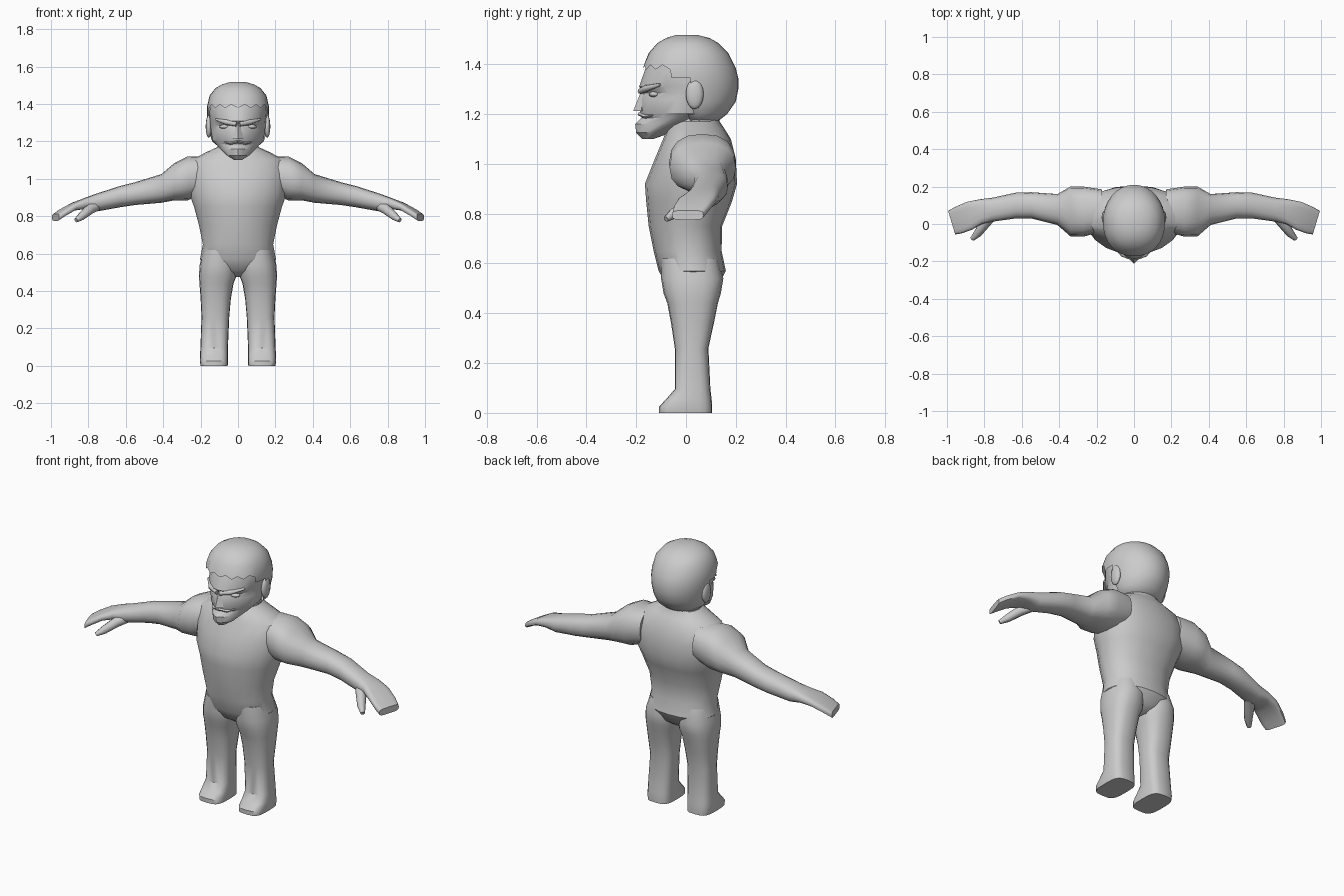
import bpy, bmesh, math
from mathutils import Vector


def ring(w, f, b, pf=2.0, pb=2.0, n=20):
    """Closed superellipse: half width w, front edge f, back edge b, roundness per half."""
    mid, pts = (f + b) / 2, []
    for i in range(n):
        a = 2 * math.pi * i / n
        c, s = math.cos(a), math.sin(a)
        p = pf if s < 0 else pb
        pts.append((w * math.copysign(abs(c) ** (2 / p), c),
                    mid + (b - f) / 2 * math.copysign(abs(s) ** (2 / p), s)))
    return pts


def finish(name, bm, angle=50, mirror=False):
    bmesh.ops.recalc_face_normals(bm, faces=bm.faces)
    me = bpy.data.meshes.new(name)
    bm.to_mesh(me)
    bm.free()
    me.shade_smooth()
    me.set_sharp_from_angle(angle=math.radians(angle))
    ob = bpy.data.objects.new(name, me)
    bpy.context.collection.objects.link(ob)
    if mirror:
        ob.modifiers.new("mirror", 'MIRROR')
    return ob


def loft(rings):
    """Skin a list of equal-length 3D rings and cap both ends."""
    bm = bmesh.new()
    rows = [[bm.verts.new(p) for p in r] for r in rings]
    n = len(rows[0])
    for a, b in zip(rows, rows[1:]):
        for i in range(n):
            bm.faces.new((a[i], a[(i + 1) % n], b[(i + 1) % n], b[i]))
    bm.faces.new(rows[0])
    bm.faces.new(rows[-1])
    return bm


def stack(sections, n=20):
    """Horizontal sections: z, half width, front, back, front roundness, back roundness."""
    return loft([[(x, y, z) for x, y in ring(w, f, b, pf, pb, n)]
                 for z, w, f, b, pf, pb in sections])


def tube(name, path, radii, mirror=True, flat=1.0, n=8):
    """Round bar along a path; flat scales its height."""
    pts, rings = [Vector(p) for p in path], []
    for i, p in enumerate(pts):
        t = (pts[min(i + 1, len(pts) - 1)] - pts[max(i - 1, 0)]).normalized()
        u = t.cross(Vector((0, 0, 1))).normalized()
        v = u.cross(t)
        rings.append([p + radii[i] * (u * math.cos(a) + v * flat * math.sin(a))
                      for a in (2 * math.pi * k / n for k in range(n))])
    return finish(name, loft(rings), 50, mirror)


def blob(name, loc, size, mirror=True):
    bm = bmesh.new()
    bmesh.ops.create_uvsphere(bm, u_segments=12, v_segments=8, radius=1)
    for v in bm.verts:
        v.co = Vector(loc) + Vector([c * s for c, s in zip(v.co, size)])
    return finish(name, bm, 60, mirror)


# Torso and neck
finish("torso", stack([
    (.475, .05, -.02, .08, 2, 2), (.51, .14, -.075, .13, 2.2, 2.2),
    (.57, .203, -.11, .16, 2.2, 2.2), (.65, .188, -.13, .143, 2, 2.3),
    (.75, .208, -.15, .145, 1.9, 2.3), (.85, .235, -.16, .185, 1.9, 2.3),
    (.92, .26, -.165, .205, 1.9, 2.4), (1.02, .27, -.125, .2, 2, 2.4),
    (1.10, .25, -.092, .18, 2.1, 2.2), (1.14, .175, -.075, .155, 2, 2),
    (1.17, .11, -.06, .135, 2, 2), (1.22, .1, -.06, .125, 2, 2)]), 35)

# Leg with foot: z, inner x, outer x, front, back, roundness
leg = [(0, .055, .2, -.108, .105, 3.5), (.025, .054, .204, -.108, .105, 3.5),
       (.055, .054, .203, -.08, .103, 3.2), (.095, .054, .201, -.045, .098, 3),
       (.26, .047, .195, -.045, .09, 2.7), (.36, .038, .2, -.06, .112, 2.6),
       (.44, .024, .206, -.075, .128, 2.5), (.48, .008, .209, -.09, .14, 2.4),
       (.54, .002, .205, -.1, .15, 2.3), (.62, .01, .185, -.1, .13, 2.2)]
finish("leg", loft([[((x0 + x1) / 2 + x, y, z)
                     for x, y in ring((x1 - x0) / 2, f, b, p, p)]
                    for z, x0, x1, f, b, p in leg]), 40, True)

# Arm with hand: x, top, bottom, front, back, roundness, fingertip slant
arm = [(.17, 1.12, .92, -.04, .185, 2.4, 0), (.27, 1.12, .885, -.068, .2, 2.4, 0),
       (.34, 1.085, .885, -.066, .2, 2.4, 0), (.41, 1.025, .872, -.005, .16, 2.3, 0),
       (.55, .982, .86, .03, .17, 2.3, 0), (.63, .962, .848, .03, .168, 2.3, 0),
       (.76, .92, .825, .012, .14, 2.4, 0), (.82, .898, .838, 0, .132, 3, .1),
       (.88, .873, .83, -.03, .118, 3.5, .2), (.94, .838, .798, -.05, .09, 4, .28),
       (.975, .813, .775, -.056, .07, 4, .3)]
finish("arm", loft([[(x + s * (y - (f + b) / 2), y, (t + m) / 2 + h)
                     for h, y in ring((t - m) / 2, f, b, p, p, 16)]
                    for x, t, m, f, b, p, s in arm]), 50, True)
tube("thumb", [(.75, .06, .86), (.795, .005, .835), (.835, -.05, .8),
               (.865, -.08, .778)], [.03, .028, .022, .012])

# Face: pointed front sections from chin to crown
finish("face", stack([
    (1.10, .02, -.175, -.13, 1.5, 2), (1.125, .06, -.2, -.06, 1.5, 2),
    (1.16, .095, -.204, .04, 1.4, 2), (1.185, .118, -.178, .1, 1.5, 2),
    (1.205, .136, -.186, .13, 1.5, 2), (1.26, .145, -.182, .17, 1.6, 2),
    (1.285, .147, -.17, .18, 1.6, 2), (1.31, .15, -.188, .19, 1.7, 2),
    (1.38, .155, -.164, .18, 1.9, 2), (1.44, .14, -.13, .15, 2, 2),
    (1.48, .08, -.06, .09, 2, 2)], 24), 25)

# Nose, brows, eyes, moustache, ears
bm = bmesh.new()
bmesh.ops.create_cone(bm, cap_ends=True, segments=4, radius1=.032, radius2=.01, depth=.085)
for v in bm.verts:
    v.co.y += -.18 + (.012 if v.co.z > 0 else 0)
    v.co.z += 1.255
finish("nose", bm, 30)
tube("brow", [(.008, -.183, 1.292), (.06, -.162, 1.302), (.118, -.105, 1.318)],
     [.012, .014, .006])
blob("eye", (.066, -.127, 1.279), (.034, .022, .012))
tube("moustache", [(.0, -.184, 1.2), (.04, -.162, 1.19), (.085, -.115, 1.2)],
     [.012, .012, .004], flat=.7)
blob("ear", (.156, .035, 1.28), (.017, .036, .06))

# Hair shell, opened around the face, with a ragged brim
hair = stack([
    (1.16, .09, -.04, .115, 2, 2), (1.2, .138, -.1, .165, 2, 2),
    (1.25, .153, -.17, .2, 2, 2), (1.3, .162, -.172, .21, 2, 2),
    (1.345, .166, -.172, .21, 2.1, 2), (1.385, .166, -.172, .2, 2.2, 2),
    (1.445, .152, -.15, .17, 2.2, 2.1), (1.485, .12, -.115, .13, 2.2, 2.1),
    (1.505, .085, -.08, .095, 2, 2), (1.518, .04, -.04, .045, 2, 2)], 32)
gone = []
for f in hair.faces:
    c = f.calc_center_median()
    if c.z < 1.38 and c.y < (-.07 if c.z > 1.345 else .02):
        gone.append(f)
bmesh.ops.delete(hair, geom=gone, context='FACES')
brim = sorted((v for v in hair.verts if v.is_boundary and v.co.y < -.06),
              key=lambda v: v.co.x)
for i, v in enumerate(brim):
    v.co.z += .012 if i % 2 else -.006
finish("hair", hair, 50)
